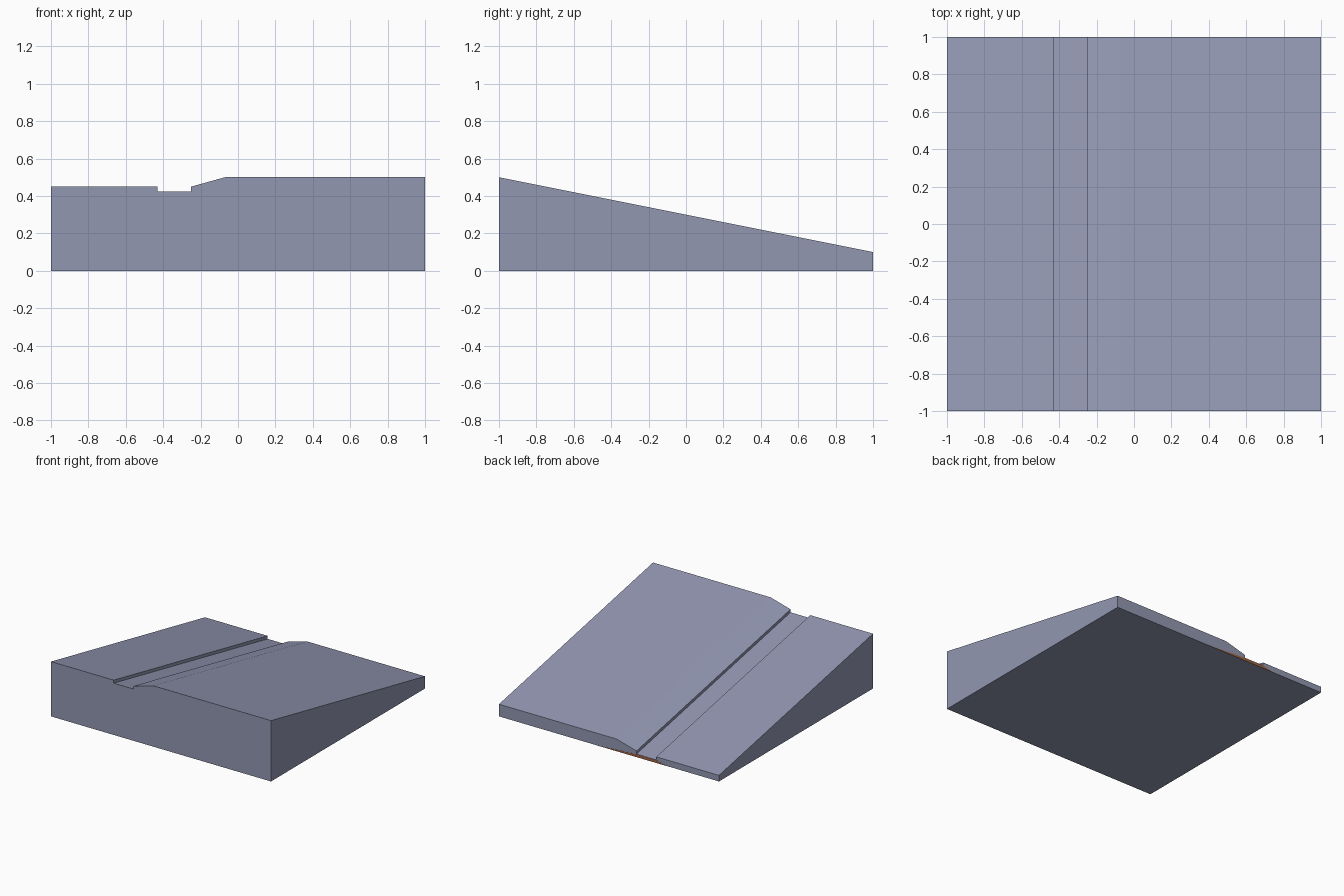
import bpy, bmesh

if "Cube" in bpy.data.objects:
    bpy.data.objects.remove(bpy.data.objects["Cube"])


def material(name, rgb):
    mat = bpy.data.materials.new(name)
    mat.diffuse_color = (*rgb, 1)
    mat.use_nodes = True
    mat.node_tree.nodes["Principled BSDF"].inputs["Base Color"].default_value = mat.diffuse_color
    return mat


def loft(name, front, back, y0, y1, mat):
    """Solid between two matching x-z outlines."""
    bm = bmesh.new()
    a = [bm.verts.new((x, y0, z)) for x, z in front]
    b = [bm.verts.new((x, y1, z)) for x, z in back]
    bm.faces.new(a)
    bm.faces.new(b[::-1])
    for i in range(len(a)):
        j = (i + 1) % len(a)
        bm.faces.new((a[j], a[i], b[i], b[j]))
    bmesh.ops.recalc_face_normals(bm, faces=bm.faces)
    mesh = bpy.data.meshes.new(name)
    bm.to_mesh(mesh)
    bm.free()
    mesh.materials.append(mat)
    obj = bpy.data.objects.new(name, mesh)
    bpy.context.collection.objects.link(obj)
    return obj


slate = material("slate blue grey", (0.29, 0.31, 0.44))
rust = material("rust brown", (0.35, 0.13, 0.06))

# Sloping slab with a channel and a bevelled shoulder along its length
top = [(-1, 0.45), (-0.43, 0.45), (-0.43, 0.425), (-0.25, 0.425),
       (-0.25, 0.45), (-0.07, 0.5), (1, 0.5)]
base = [(1, 0), (-1, 0)]
DROP = 0.4
loft("sloped_slab", top + base,
     [(x, z - DROP) for x, z in top] + base, -1, 1, slate)

# Thin rust patch on the back face under the channel
patch = [(0.1, 0), (-0.25, 0.023), (-0.43, 0.023), (-0.52, 0)]
loft("rust_patch", patch, patch, 0.999, 1.001, rust)
